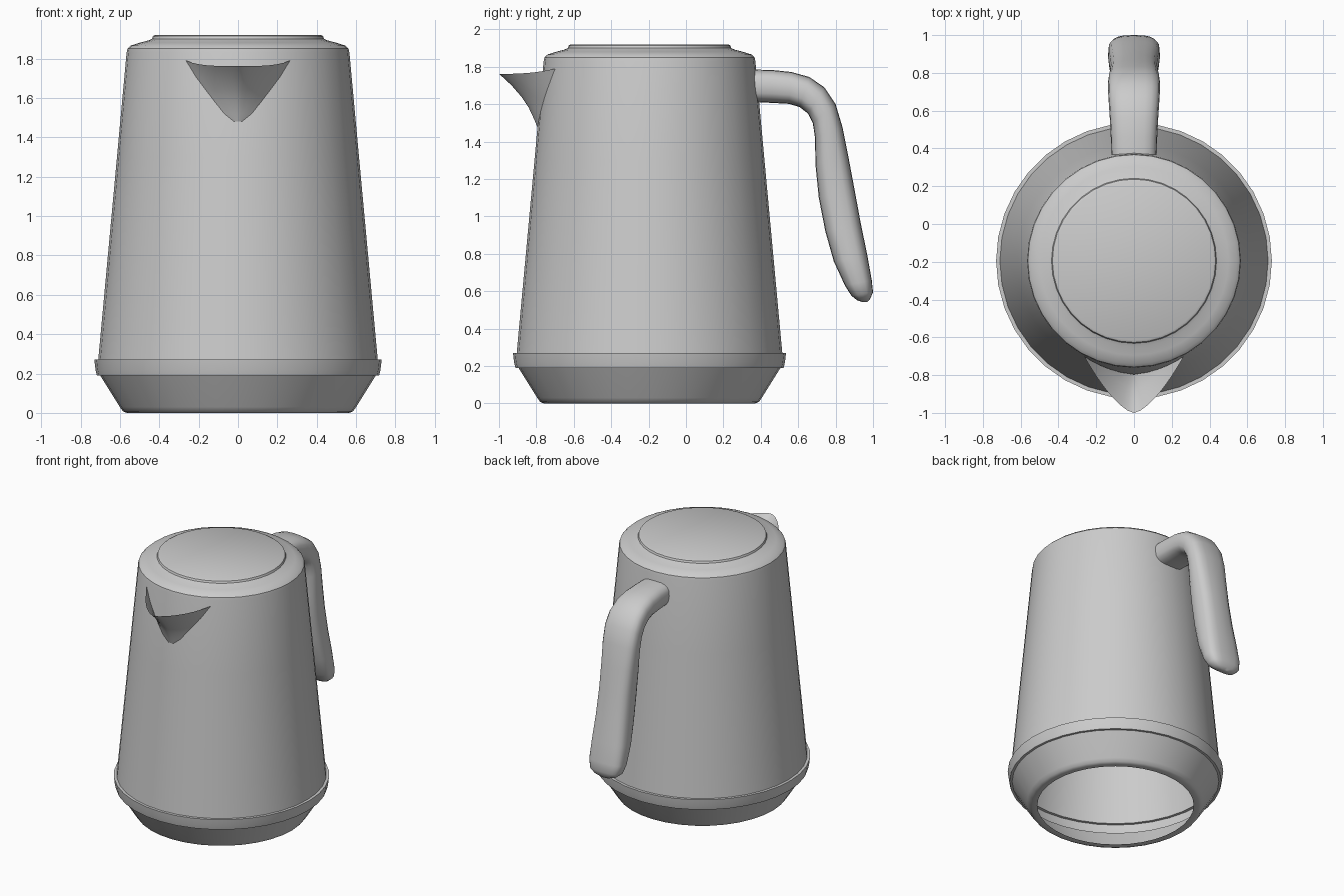
import bpy, bmesh, math

if "Cube" in bpy.data.objects:
    bpy.data.objects.remove(bpy.data.objects["Cube"])

AXIS_Y = -0.195   # centre line of the body
SIDES = 36


def wall_radius(z):
    return 0.71 - 0.0924 * (z - 0.27)


def finish(name, bm, angle=35):
    bmesh.ops.remove_doubles(bm, verts=bm.verts, dist=1e-4)
    bmesh.ops.recalc_face_normals(bm, faces=bm.faces)
    mesh = bpy.data.meshes.new(name)
    bm.to_mesh(mesh)
    bm.free()
    ob = bpy.data.objects.new(name, mesh)
    bpy.context.collection.objects.link(ob)
    bpy.ops.object.select_all(action='DESELECT')
    ob.select_set(True)
    bpy.context.view_layer.objects.active = ob
    bpy.ops.object.shade_smooth_by_angle(angle=math.radians(angle))
    return ob


def skin(bm, rows, closed):
    """Join rows of points into a grid of faces."""
    rings = [[bm.verts.new(p) for p in row] for row in rows]
    n = len(rows[0])
    for a, b in zip(rings, rings[1:]):
        for i in range(n if closed else n - 1):
            j = (i + 1) % n
            bm.faces.new((a[i], a[j], b[j], b[i]))
    return rings


def lathe(name, profile, cap_top=False):
    bm = bmesh.new()
    turn = [2 * math.pi * i / SIDES for i in range(SIDES)]
    rings = skin(bm, [[(r * math.cos(a), AXIS_Y + r * math.sin(a), z) for a in turn]
                      for r, z in profile], True)
    if cap_top:
        bm.faces.new(rings[-1])
    return finish(name, bm)


# Base: open underneath, with a small inward lip
lathe("base", [(0.53, 0.003), (0.565, 0.0), (0.585, 0.008), (0.60, 0.03), (0.70, 0.19)])
# Collar between base and body
lathe("collar", [(0.70, 0.19), (0.717, 0.19), (0.724, 0.22), (0.73, 0.27), (0.71, 0.27)])
# Tapered body with rounded shoulder
lathe("body", [(0.71, 0.27), (wall_radius(0.8), 0.8), (wall_radius(1.3), 1.3),
               (0.566, 1.83), (0.562, 1.85), (0.545, 1.866), (0.50, 1.88),
               (0.455, 1.892), (0.437, 1.90)])
# Lid disc
lathe("lid", [(0.437, 1.90), (0.432, 1.914), (0.42, 1.92)], True)

# Spout: open V-shaped lip, built in level rows from its lowest point to the rim
# each row: height, half width at the wall, y of the keel
spout_rows = [(1.48, 0.02, -0.796), (1.52, 0.07, -0.812), (1.58, 0.118, -0.84),
              (1.64, 0.165, -0.88), (1.70, 0.213, -0.932), (1.74, 0.242, -0.975),
              (1.762, 0.265, -1.0)]
rows = []
for k, (z, w, keel) in enumerate(spout_rows):
    row = []
    for i in range(-8, 9):
        u = i / 8
        zz = z + 0.028 * (k / 6) ** 4 * u ** 4
        x = w * u
        wall = AXIS_Y - math.sqrt(wall_radius(zz) ** 2 - w * w)
        t = (math.sqrt(u * u + 0.02) - 0.1414) / (math.sqrt(1.02) - 0.1414)
        bulge = 0.09 * (wall - keel) * math.sin(math.pi * t)
        row.append((x, keel + (wall - keel) * t - bulge, zz))
    rows.append(row)
bm = bmesh.new()
skin(bm, rows, False)
finish("spout", bm, 60)

# Handle: rounded-box sections given by outer (y, z), inner (y, z) and half width
sections = [
    (0.36, 1.785, 0.36, 1.612, 0.12), (0.46, 1.783, 0.46, 1.607, 0.123),
    (0.565, 1.772, 0.55, 1.602, 0.128), (0.66, 1.745, 0.607, 1.585, 0.133),
    (0.74, 1.69, 0.652, 1.55, 0.137), (0.80, 1.60, 0.678, 1.50, 0.138),
    (0.836, 1.48, 0.69, 1.42, 0.136), (0.868, 1.32, 0.692, 1.28, 0.13),
    (0.90, 1.15, 0.71, 1.10, 0.126), (0.935, 0.96, 0.745, 0.92, 0.13),
    (0.968, 0.80, 0.79, 0.76, 0.137), (0.993, 0.66, 0.85, 0.63, 0.136),
    (1.0, 0.595, 0.885, 0.575, 0.12), (0.985, 0.56, 0.915, 0.552, 0.085),
    (0.97, 0.542, 0.945, 0.542, 0.035)]


def power(v, e=0.7):
    return math.copysign(abs(v) ** e, v)


rows = []
for oy, oz, iy, iz, w in sections:
    row = []
    for i in range(20):
        a = 2 * math.pi * i / 20
        c, s = power(math.cos(a)), power(math.sin(a))
        row.append((w * s, (oy + iy) / 2 + c * (oy - iy) / 2,
                    (oz + iz) / 2 + c * (oz - iz) / 2))
    rows.append(row)
bm = bmesh.new()
rings = skin(bm, rows, True)
bm.faces.new(rings[0])
bm.faces.new(rings[-1])
finish("handle", bm, 50)
